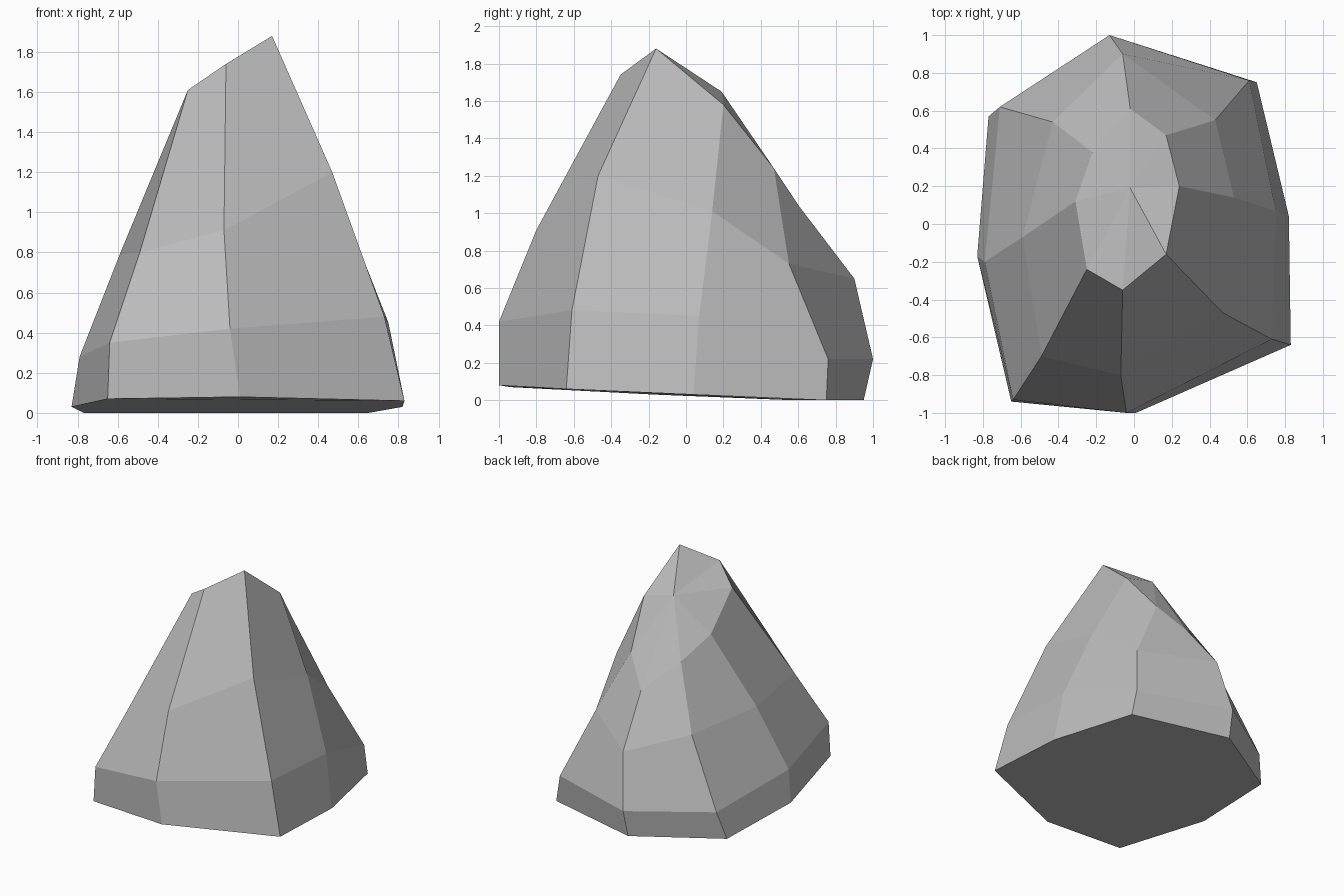
import bpy
import bmesh

default_cube = bpy.data.objects.get("Cube")
if default_cube:
    bpy.data.objects.remove(default_cube, do_unlink=True)


def make_material(name, colour):
    material = bpy.data.materials.new(name)
    material.use_nodes = True
    material.diffuse_color = colour
    shader = next(n for n in material.node_tree.nodes if n.type == "BSDF_PRINCIPLED")
    shader.inputs["Base Color"].default_value = colour
    shader.inputs["Roughness"].default_value = 1
    return material


# Eight ridges of the rock, clockwise from the back: foot, belt, shoulder, crown
back = [(-.14, .95, 0), (-.13, 1, .22), (-.06, .9, .65), (-.02, .61, 1.03)]
back_left = [(.65, .75, 0), (.61, .76, .22), (.43, .55, .73), (.17, .47, 1.24)]
left = [(.82, .04, .03), (.75, .07, .45), (.53, .14, 1.01), (.24, .2, 1.58)]
front_left = [(.83, -.64, .06), (.73, -.61, .48), (.47, -.47, 1.2), (.17, -.16, 1.88)]
front = [(.01, -1, .08), (-.04, -1, .42), (-.07, -.8, .91), (-.06, -.35, 1.74)]
front_right = [(-.65, -.94, .07), (-.64, -.93, .35), (-.49, -.7, .8), (-.25, -.24, 1.61)]
right = [(-.83, -.17, .03), (-.79, -.2, .28), (-.59, -.07, .79), (-.31, .12, 1.38)]
back_right = [(-.77, .57, 0), (-.71, .62, .22), (-.43, .54, .75), (-.22, .38, 1.23)]
ridges = [back, back_left, left, front_left, front, front_right, right, back_right]
summit = (-.02, .19, 1.65)


def build_rock(name, ridges, summit, material):
    bm = bmesh.new()
    columns = [[bm.verts.new(point) for point in ridge] for ridge in ridges]
    peak = bm.verts.new(summit)

    # Flat facets between neighbouring ridges, and the fan over the crown
    for index, here in enumerate(columns):
        after = columns[(index + 1) % len(columns)]
        for low in range(len(here) - 1):
            high = low + 1
            bm.faces.new((after[low], here[low], here[high], after[high]))
        bm.faces.new((after[-1], here[-1], peak))

    # Underside
    bm.faces.new([column[0] for column in columns])
    bmesh.ops.recalc_face_normals(bm, faces=bm.faces[:])

    mesh = bpy.data.meshes.new(name)
    bm.to_mesh(mesh)
    bm.free()
    mesh.materials.append(material)
    rock = bpy.data.objects.new(name, mesh)
    bpy.context.collection.objects.link(rock)
    return rock


stone_grey = make_material("stone_grey", (.5, .5, .5, 1))
build_rock("rock", ridges, summit, stone_grey)
